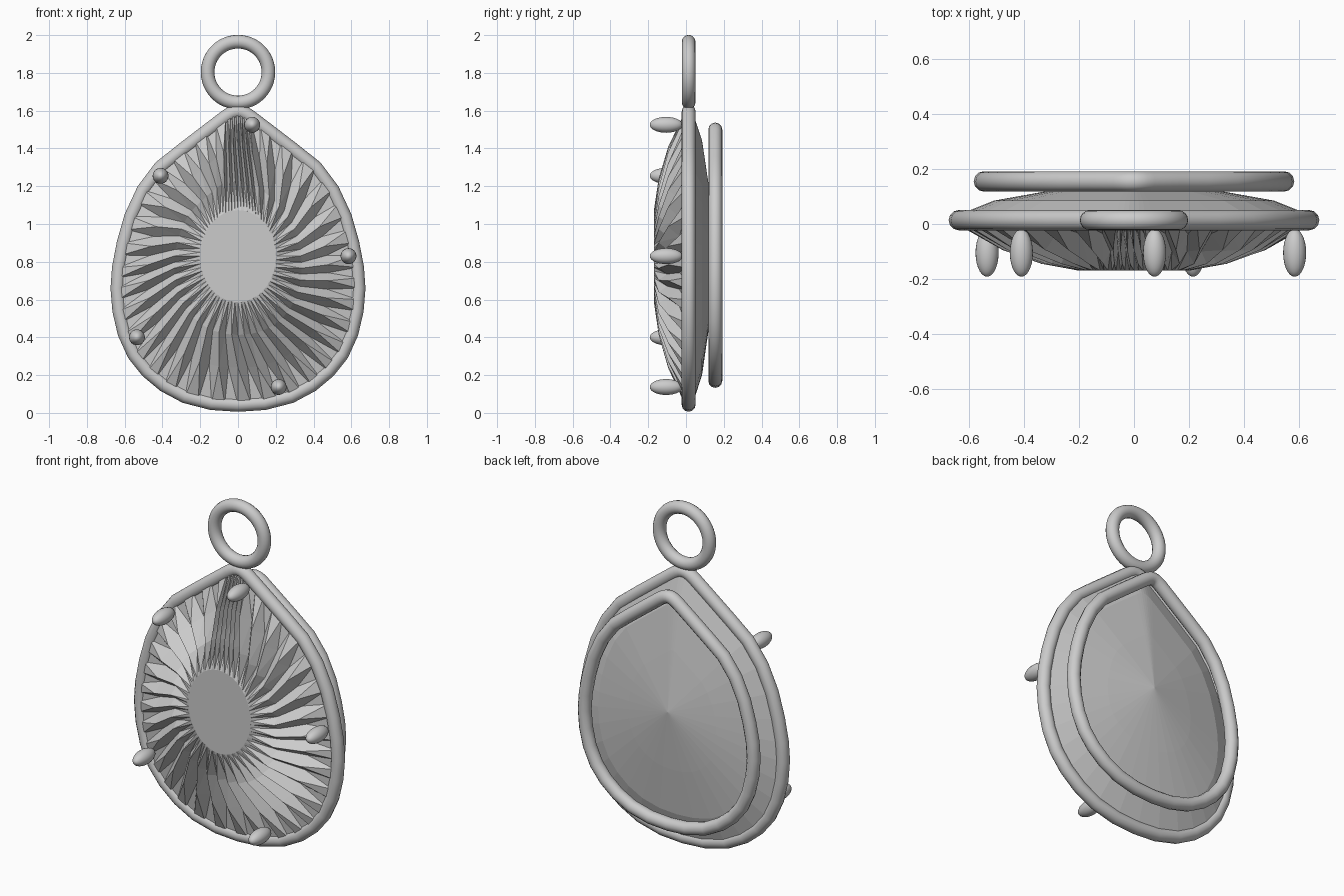
import bpy, bmesh, math

if "Cube" in bpy.data.objects:
    bpy.data.objects.remove(bpy.data.objects["Cube"])

metal = bpy.data.materials.new("soft_grey")
metal.diffuse_color = (0.6, 0.6, 0.6, 1)
metal.use_nodes = True
metal.node_tree.nodes["Principled BSDF"].inputs["Base Color"].default_value = metal.diffuse_color

# Right half of the teardrop outline (x, z), tip to bottom
HALF = [(0, 1.595), (.02, 1.592), (.04, 1.583), (.065, 1.567), (.17, 1.487),
        (.29, 1.395), (.41, 1.30), (.50, 1.18), (.565, 1.04), (.605, .90),
        (.63, .77), (.638, .66), (.628, .54), (.60, .42), (.55, .31),
        (.48, .222), (.39, .147), (.28, .088), (.14, .052), (0, .043)]
OUTLINE = HALF + [(-x, z) for x, z in HALF[-2:0:-1]]
MID_Z = 0.83


def finish(obj, name, angle=None):
    obj.name = name
    obj.data.materials.clear()
    obj.data.materials.append(metal)
    bpy.ops.object.select_all(action='DESELECT')
    obj.select_set(True)
    bpy.context.view_layer.objects.active = obj
    if angle:
        bpy.ops.object.shade_smooth_by_angle(angle=math.radians(angle))


def teardrop_tube(name, y, scale, centre_z):
    """Round wire following the teardrop outline."""
    curve = bpy.data.curves.new(name, 'CURVE')
    curve.dimensions = '3D'
    curve.bevel_depth = 0.037
    curve.bevel_resolution = 4
    spline = curve.splines.new('POLY')
    spline.points.add(len(OUTLINE) - 1)
    spline.use_cyclic_u = True
    for p, (x, z) in zip(spline.points, OUTLINE):
        p.co = (x * scale, y, centre_z + (z - centre_z) * scale, 1)
    obj = bpy.data.objects.new(name, curve)
    bpy.context.collection.objects.link(obj)
    bpy.ops.object.select_all(action='DESELECT')
    obj.select_set(True)
    bpy.context.view_layer.objects.active = obj
    bpy.ops.object.convert(target='MESH')
    finish(bpy.context.object, name, 50)


teardrop_tube("front_rim", 0.014, 1.0, 0.83)
teardrop_tube("back_rim", 0.155, 0.857, 0.93)

# Gem: girdle with midpoints, so ridges and valleys can alternate
girdle = []
for i, (x, z) in enumerate(OUTLINE):
    nx, nz = OUTLINE[(i + 1) % len(OUTLINE)]
    girdle += [(x, z), ((x + nx) / 2, (z + nz) / 2)]
N = len(girdle)
table = [(0.2 * math.sin(2 * math.pi * i / N),
          MID_Z + 0.243 * math.cos(2 * math.pi * i / N)) for i in range(N)]

bm = bmesh.new()


def blend_ring(t, y_even, y_odd):
    """Ring between the girdle (t=0) and the table (t=1)."""
    return [bm.verts.new((g[0] + (c[0] - g[0]) * t, y_even if i % 2 == 0 else y_odd,
                          g[1] + (c[1] - g[1]) * t))
            for i, (g, c) in enumerate(zip(girdle, table))]


def bridge(a, b, twist=False):
    for i in range(N):
        j = (i + 1) % N
        if twist:
            bm.faces.new((a[i], a[j], b[j]))
            bm.faces.new((a[i], b[j], b[i]))
        else:
            bm.faces.new((a[i], a[j], b[j], b[i]))


# Crown with twisted, alternating facets up to the flat table
rings = [blend_ring(0, -0.005, -0.005), blend_ring(0.36, -0.095, -0.035),
         blend_ring(0.68, -0.10, -0.145), blend_ring(1, -0.17, -0.17)]
for a, b in zip(rings, rings[1:]):
    bridge(a, b, True)
bm.faces.new(rings[-1])

# Pavilion: a shallow cone in three steps
prev = rings[0]
for s, y in ((0.995, 0.035), (0.80, 0.085), (0.45, 0.125)):
    ring = [bm.verts.new((x * s, y, MID_Z + (z - MID_Z) * s)) for x, z in girdle]
    bridge(prev, ring)
    prev = ring
apex = bm.verts.new((0, 0.17, MID_Z))
for i in range(N):
    bm.faces.new((prev[i], prev[(i + 1) % N], apex))
bmesh.ops.recalc_face_normals(bm, faces=bm.faces)
mesh = bpy.data.meshes.new("gem")
bm.to_mesh(mesh)
bm.free()
gem = bpy.data.objects.new("gem", mesh)
bpy.context.collection.objects.link(gem)
finish(gem, "gem")

# Prongs: stretched beads in front of the rim
for x, z in ((.075, 1.525), (-.41, 1.255), (.585, .83), (-.535, .40), (.215, .137)):
    bpy.ops.mesh.primitive_uv_sphere_add(segments=24, ring_count=14, radius=1,
                                         location=(x, -0.105, z),
                                         rotation=(math.pi / 2, 0, 0))
    prong = bpy.context.object
    prong.scale = (0.042, 0.042, 0.087)
    finish(prong, "prong", 60)

# Hanging loop
bpy.ops.mesh.primitive_torus_add(major_segments=48, minor_segments=16,
                                 major_radius=0.161, minor_radius=0.036,
                                 location=(0, 0.014, 1.804),
                                 rotation=(math.pi / 2, 0, 0))
finish(bpy.context.object, "hanging_loop", 60)
